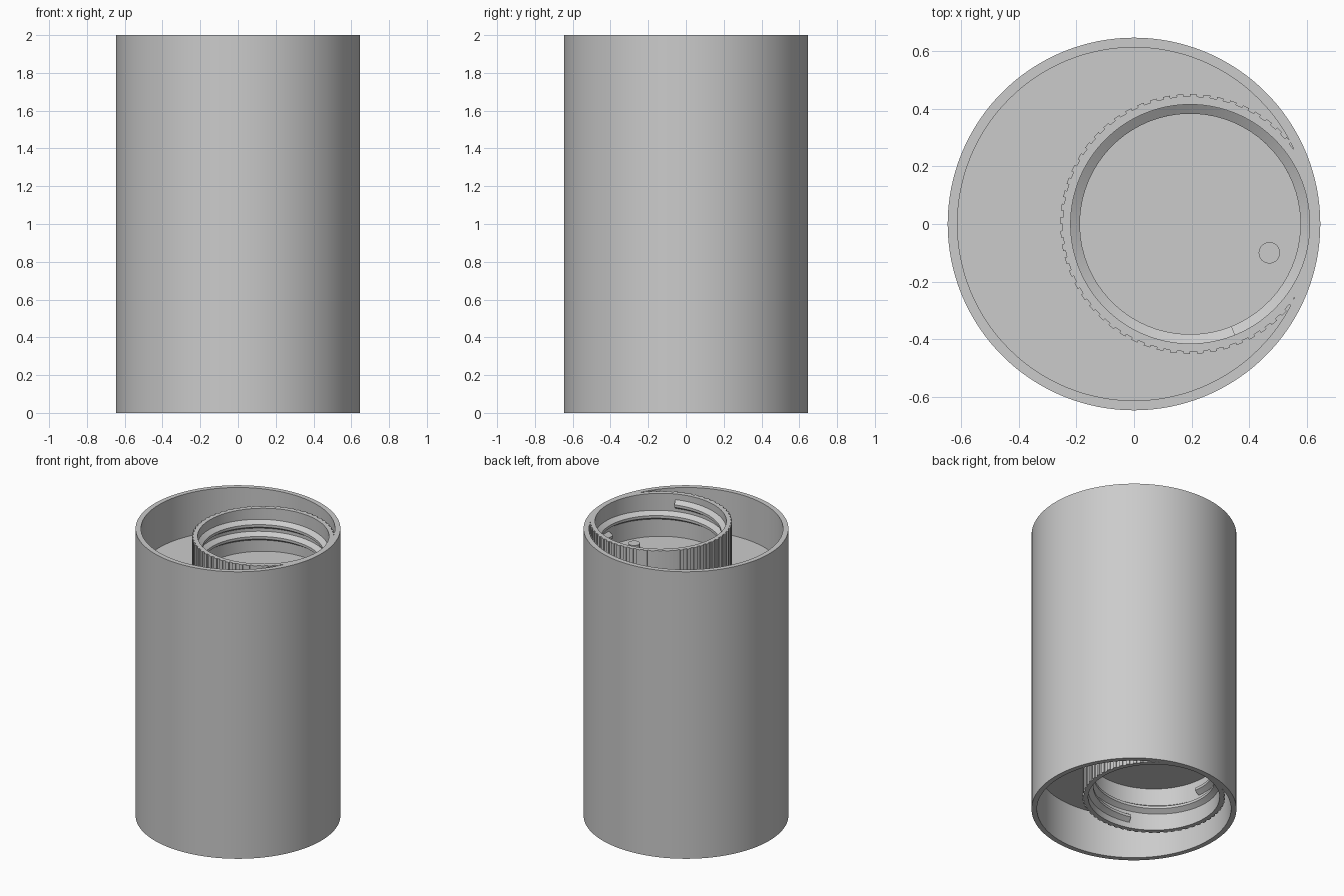
import bpy, bmesh, math
from mathutils import Vector

if "Cube" in bpy.data.objects:
    bpy.data.objects.remove(bpy.data.objects["Cube"])

GREY = bpy.data.materials.new("light_grey")
GREY.use_nodes = True
GREY.diffuse_color = (0.6, 0.6, 0.6, 1)
GREY.node_tree.nodes["Principled BSDF"].inputs["Base Color"].default_value = (0.6, 0.6, 0.6, 1)

HEIGHT, DEPTH = 2.0, 0.3
R_OUT, R_IN = 0.647, 0.613
NECK_X, NECK_IN, TOOTH, GROOVE = 0.195, 0.415, 0.451, 0.443


def finish(name, bm, location=(0, 0, 0), angle=30):
    bmesh.ops.remove_doubles(bm, verts=bm.verts, dist=1e-5)
    bmesh.ops.recalc_face_normals(bm, faces=bm.faces)
    mesh = bpy.data.meshes.new(name)
    bm.to_mesh(mesh)
    bm.free()
    mesh.materials.append(GREY)
    ob = bpy.data.objects.new(name, mesh)
    bpy.context.collection.objects.link(ob)
    ob.location = location
    bpy.ops.object.select_all(action='DESELECT')
    ob.select_set(True)
    bpy.context.view_layer.objects.active = ob
    bpy.ops.object.shade_smooth_by_angle(angle=math.radians(angle))
    return ob


def bridge(bm, sections, closed_path):
    """Skin closed cross-sections into a tube, capping an open path."""
    rings = [[bm.verts.new(p) for p in s] for s in sections]
    pairs = list(zip(rings, rings[1:]))
    if closed_path:
        pairs.append((rings[-1], rings[0]))
    else:
        bm.faces.new(rings[0])
        bm.faces.new(rings[-1])
    for a, b in pairs:
        for i in range(len(a)):
            j = (i + 1) % len(a)
            bm.faces.new((a[i], a[j], b[j], b[i]))


def polar(r, a, z):
    return Vector((r * math.cos(a), r * math.sin(a), z))


def body():
    # Lathed shell with a shallow recess at each end
    bm = bmesh.new()
    top = HEIGHT - DEPTH
    profile = [(0, DEPTH), (R_IN, DEPTH), (R_IN, 0), (R_OUT, 0),
               (R_OUT, HEIGHT), (R_IN, HEIGHT), (R_IN, top), (0, top)]
    verts = [bm.verts.new((r, 0, z)) for r, z in profile]
    edges = [bm.edges.new(p) for p in zip(verts, verts[1:])]
    bmesh.ops.spin(bm, geom=verts + edges, cent=(0, 0, 0), axis=(0, 0, 1),
                   angle=math.tau, steps=128)
    finish("body", bm)


def neck(name, center, z0, z1, teeth=60):
    # Ring with square grip ribs round its outside
    bm = bmesh.new()
    sections = []
    for i in range(teeth):
        for k, r in ((0, GROOVE), (0.5, GROOVE), (0.5, TOOTH), (1, TOOTH)):
            a = math.tau * (i + k) / teeth
            sections.append([polar(NECK_IN, a, z0), polar(r, a, z0),
                             polar(r, a, z1), polar(NECK_IN, a, z1)])
    bridge(bm, sections, True)
    bmesh.ops.dissolve_degenerate(bm, edges=bm.edges, dist=1e-6)
    finish(name, bm, center)


def thread(name, center, start, z_start, sign, turns=1.82, pitch=0.083):
    # Tapered helical ridge inside the neck; sign = direction into the recess
    bm = bmesh.new()
    steps = int(turns * 72)
    sections = []
    for i in range(steps + 1):
        t = turns * i / steps
        a = start + sign * math.tau * t
        z = z_start + sign * pitch * t
        sections.append([polar(r, a, z + dz) for r, dz in
                         ((NECK_IN + 0.005, -0.034), (0.383, -0.009),
                          (0.383, 0.009), (NECK_IN + 0.005, 0.034))])
    bridge(bm, sections, False)
    finish(name, bm, center)


def locating_pin():
    bm = bmesh.new()
    bmesh.ops.create_cone(bm, cap_ends=True, segments=32, radius1=0.037,
                          radius2=0.037, depth=0.04)
    finish("locating_pin", bm, (0.47, -0.1, HEIGHT - DEPTH + 0.015))


body()
neck("top_neck", (NECK_X, 0, 0), HEIGHT - DEPTH, HEIGHT)
thread("top_thread", (NECK_X, 0, 0), math.radians(-68), HEIGHT - 0.07, -1)
neck("bottom_neck", (0, NECK_X, 0), 0, DEPTH)
thread("bottom_thread", (0, NECK_X, 0), math.radians(252), 0.07, 1)
locating_pin()
